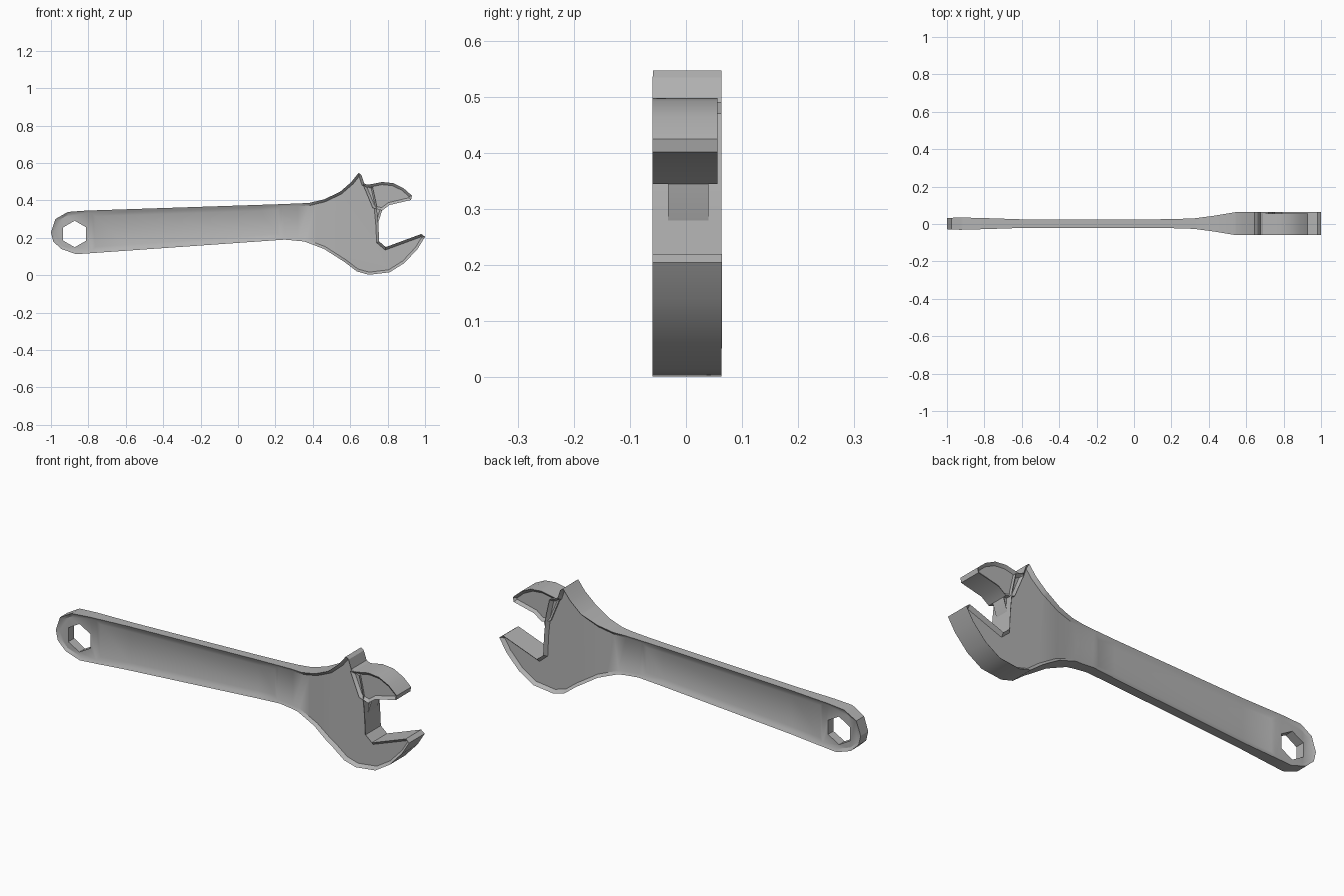
import bpy, bmesh, math
from mathutils import Vector, Matrix

if "Cube" in bpy.data.objects:
    bpy.data.objects.remove(bpy.data.objects["Cube"], do_unlink=True)

steel = bpy.data.materials.new("grey steel")
steel.use_nodes = True
GREY = (0.45, 0.45, 0.45, 1)
steel.diffuse_color = GREY
steel.node_tree.nodes["Principled BSDF"].inputs["Base Color"].default_value = GREY


def slab(outline, chamfer, rim):
    """Unit-depth plate with chamfered caps; rim is the depth at its edge."""
    bm = bmesh.new()
    face = bm.faces.new([bm.verts.new((x, -1, z)) for x, z in outline])
    side = bmesh.ops.extrude_face_region(bm, geom=[face], use_keep_orig=True)["geom"]
    bmesh.ops.translate(bm, vec=(0, 2, 0),
                        verts=[v for v in side if isinstance(v, bmesh.types.BMVert)])
    bmesh.ops.recalc_face_normals(bm, faces=bm.faces)
    caps = [f for f in bm.faces if abs(f.normal.y) > 0.9]
    edge = {v for f in caps for v in f.verts}
    bmesh.ops.inset_region(bm, faces=caps, thickness=chamfer, use_even_offset=True)
    for v in edge:
        v.co.y *= rim
    return bm


def finish(bm, name):
    mesh = bpy.data.meshes.new(name)
    bm.to_mesh(mesh)
    bm.free()
    mesh.materials.append(steel)
    ob = bpy.data.objects.new(name, mesh)
    bpy.context.collection.objects.link(ob)
    return ob


def activate(ob):
    bpy.ops.object.select_all(action='DESELECT')
    ob.select_set(True)
    bpy.context.view_layer.objects.active = ob


def cut(target, tool):
    mod = target.modifiers.new("cut", 'BOOLEAN')
    mod.operation, mod.solver, mod.object = 'DIFFERENCE', 'EXACT', tool
    activate(target)
    bpy.ops.object.modifier_apply(modifier=mod.name)
    bpy.data.objects.remove(tool, do_unlink=True)


# Handle and fixed jaw, in one forged outline
body_outline = [
    (-1, .23), (-.976, .3), (-.91, .338), (-.815, .345), (.24, .38), (.38, .386),
    (.46, .405), (.545, .445), (.605, .497), (.645, .547), (.66, .535), (.675, .49),
    (.72, .47), (.74, .38), (.75, .28), (.755, .18), (.79, .15), (.98, .22), (1, .205),
    (.96, .14), (.89, .065), (.81, .015), (.7, .002), (.635, .02), (.57, .07),
    (.46, .14), (.355, .18), (.25, .19), (-.865, .112), (-.945, .14), (-.988, .18)]
body = slab(body_outline, .014, .72)

# Half thickness along the length
stations = [(-1, .03), (-.93, .033), (-.78, .029), (-.6, .023), (.12, .023),
            (.23, .025), (.32, .028), (.42, .041), (.54, .061), (1, .062)]
for x, _ in stations[1:-1]:
    bmesh.ops.bisect_plane(body, geom=body.verts[:] + body.edges[:] + body.faces[:],
                           plane_co=(x, 0, 0), plane_no=(1, 0, 0))


def half_depth(x):
    for (a, ha), (b, hb) in zip(stations, stations[1:]):
        if x <= b:
            return ha + (hb - ha) * max(0, x - a) / (b - a)
    return stations[-1][1]


for v in body.verts:
    v.co.y = v.co.y * half_depth(v.co.x) + .002

# Sunken panels on both sides of the handle
body.normal_update()
panel = [f for f in body.faces
         if abs(f.normal.y) > .97 and -.79 < f.calc_center_median().x < .23]
bmesh.ops.inset_region(body, faces=panel, thickness=.018, depth=-.007,
                       use_even_offset=True)
body_ob = finish(body, "wrench_body")

# Hexagonal hanging hole
hole = bmesh.new()
bmesh.ops.create_cone(hole, cap_ends=True, segments=6, radius1=.071, radius2=.071,
                      depth=.3, matrix=Matrix.Translation((-.873, 0, .22))
                      @ Matrix.Rotation(math.pi / 2, 4, 'X'))
cut(body_ob, finish(hole, "hole_cutter"))

# Slanted grooves beside the adjusting screw
groove = bmesh.new()
for s in (-1, 1):
    bmesh.ops.create_cone(groove, cap_ends=True, segments=4, radius1=.014, radius2=.014,
                          depth=.08, matrix=Matrix.Translation((.61, .002 + s * .064, .33))
                          @ Matrix.Rotation(math.radians(-30), 4, 'Y'))
cut(body_ob, finish(groove, "groove_cutter"))

# Sliding jaw with its narrower neck
jaw = slab([(.67, .48), (.72, .488), (.77, .498), (.83, .492), (.885, .465), (.93, .425),
            (.925, .402), (.81, .375), (.77, .345), (.72, .36)], .014, .8)
for v in jaw.verts:
    v.co.y = v.co.y * .058 - .002
neck = slab([(.68, .45), (.78, .43), (.77, .345), (.75, .28), (.7, .24)], .012, .7)
for v in neck.verts:
    v.co.y = v.co.y * .036 + .004

for ob in (body_ob, finish(jaw, "sliding_jaw"), finish(neck, "jaw_neck")):
    activate(ob)
    bpy.ops.object.shade_smooth_by_angle(angle=math.radians(32))
